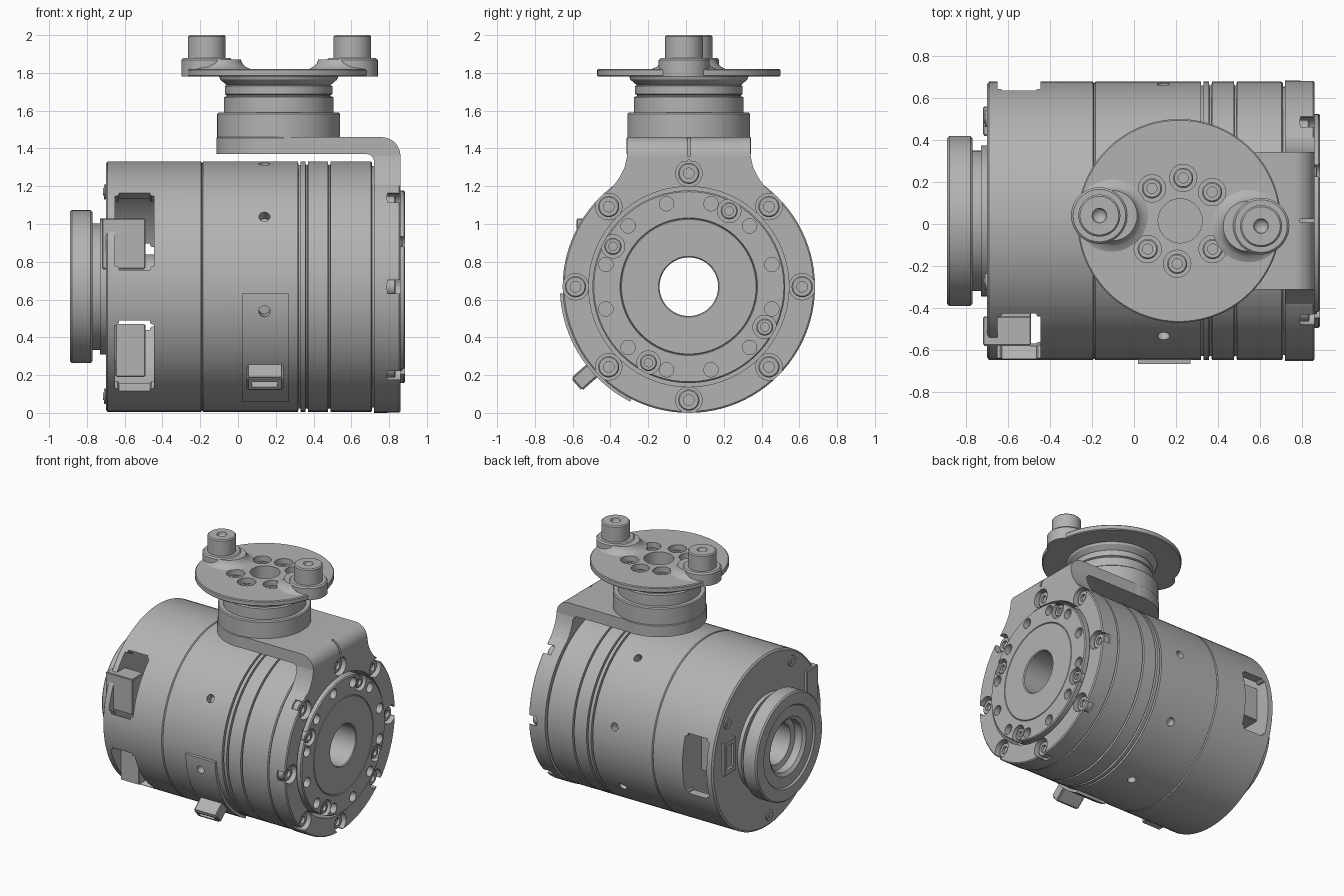
import bpy, bmesh
from math import sin, cos, radians, pi
from mathutils import Matrix, Vector

CY, CZ = 0.015, 0.668          # drum axis
TX = 0.215                     # tower axis
BORE = 0.155

if "Cube" in bpy.data.objects:
    bpy.data.objects.remove(bpy.data.objects["Cube"])

metal = bpy.data.materials.new("grey_metal")
metal.use_nodes = True
metal.diffuse_color = (0.45, 0.45, 0.45, 1)
metal.node_tree.nodes["Principled BSDF"].inputs["Base Color"].default_value = (0.45, 0.45, 0.45, 1)


def finish(name, bm, matrix=Matrix()):
    bmesh.ops.remove_doubles(bm, verts=bm.verts, dist=1e-5)
    bmesh.ops.recalc_face_normals(bm, faces=bm.faces)
    bm.transform(matrix)
    mesh = bpy.data.meshes.new(name)
    bm.to_mesh(mesh)
    bm.free()
    mesh.materials.append(metal)
    ob = bpy.data.objects.new(name, mesh)
    bpy.context.collection.objects.link(ob)
    return ob


def lathe(name, profile, axis="X", at=(0, CY, CZ), seg=96):
    """Revolve a closed (height, radius) loop around an axis."""
    bm = bmesh.new()
    rings = [[bm.verts.new((r * cos(2 * pi * i / seg), r * sin(2 * pi * i / seg), h))
              for i in range(seg)] for h, r in profile]
    for j in range(len(rings)):
        a, b = rings[j - 1], rings[j]
        if profile[j - 1][1] + profile[j][1] < 1e-6:
            continue
        for i in range(seg):
            k = (i + 1) % seg
            bm.faces.new((a[i], a[k], b[k], b[i]))
    turn = Matrix.Rotation(pi / 2, 4, "Y") if axis == "X" else Matrix()
    return finish(name, bm, Matrix.Translation(at) @ turn)


def cyl(name, lo, hi, r, axis="X", at=(0, CY, CZ), seg=32):
    return lathe(name, [(lo, 0), (lo, r), (hi, r), (hi, 0)], axis, at, seg)


def prism(name, pts, axis, lo, hi):
    """Extrude an outline: (y, z) along X, or (x, z) along Y."""
    put = (lambda p, h: (h, p[0], p[1])) if axis == "X" else (lambda p, h: (p[0], h, p[1]))
    bm = bmesh.new()
    a = [bm.verts.new(put(p, lo)) for p in pts]
    b = [bm.verts.new(put(p, hi)) for p in pts]
    bm.faces.new(a)
    bm.faces.new(b)
    for i in range(len(pts)):
        bm.faces.new((a[i - 1], a[i], b[i], b[i - 1]))
    return finish(name, bm)


def box(name, x, y, z, bevel=0.0, matrix=Matrix()):
    bm = bmesh.new()
    bmesh.ops.create_cube(bm, size=1)
    for v in bm.verts:
        v.co = Vector([(r[0] + r[1]) / 2 + c * (r[1] - r[0]) for c, r in zip(v.co, (x, y, z))])
    if bevel:
        bmesh.ops.bevel(bm, geom=bm.edges[:], offset=bevel, segments=3, affect="EDGES")
    return finish(name, bm, matrix)


def around(deg):
    return Matrix.Translation((0, CY, CZ)) @ Matrix.Rotation(radians(deg), 4, "X")


def radial_box(name, x, deg, r, width, bevel=0.0):
    return box(name, x, r, (-width / 2, width / 2), bevel, around(deg))


def polar(deg, r):
    return (0, CY + r * cos(radians(deg)), CZ + r * sin(radians(deg)))


def cut(ob, cutters, keep=False):
    for c in cutters:
        c.hide_render = True
        m = ob.modifiers.new("cut", "BOOLEAN")
        m.operation, m.solver, m.object = "DIFFERENCE", "EXACT", c
        bpy.context.view_layer.objects.active = ob
        bpy.ops.object.modifier_apply(modifier=m.name)
    if not keep:
        for c in cutters:
            bpy.data.objects.remove(c)


def screw(name, base, top, r, axis, at):
    s = r * 0.5
    return lathe(name, [(base, 0), (base, r), (top - .006, r), (top, r - .006), (top, s),
                        (top - .02, s), (top - .02, 0)], axis, at, 24)


# Rear housing with windows and a hollow inside
rear = lathe("rear_housing", [(-.70, BORE), (-.70, .65), (-.69, .663), (-.196, .663), (-.19, .655),
                              (-.19, BORE), (-.44, BORE), (-.44, .6), (-.65, .6), (-.65, BORE)])
cut(rear, [radial_box("window_cutter", (-.65, -.445), d, (.5, .8), .46, .02) for d in (0, 152, 216)])
lathe("bore_tube", [(-.7, BORE), (-.7, .17), (-.4, .17), (-.4, BORE)])
box("upper_connector", (-.72, -.49), (-.58, -.44), (.76, 1.03), .006)
box("lower_connector", (-.65, -.49), (-.50, -.38), (.19, .47), .006)
back_plug = box("back_connector", (-.72, -.52), (.42, .56), (.60, .86), .006)
cut(back_plug, [box("plug_cutter", (-.8, -.69), (.45, .53), (.64, .82))])
for d in (33, 120, 268):
    screw("rear_screw", -.71, -.695, .04, "X", polar(d, .58))

# Rear flange
lathe("rear_flange", [(-.66, BORE), (-.66, .36), (-.73, .36), (-.73, .335), (-.77, .335), (-.77, .395),
                      (-.78, .405), (-.88, .405), (-.89, .395), (-.89, .31), (-.878, .30),
                      (-.878, .22), (-.86, .195), (-.80, .195), (-.79, BORE)])

# Middle drum with grooves
outline = [(-.19, BORE), (-.19, .655), (-.184, .663)]
for x in (.325, .364, .483):
    outline += [(x - .007, .663), (x - .005, .645), (x + .005, .645), (x + .007, .663)]
drum = lathe("middle_drum", outline + [(.703, .663), (.71, .655), (.71, .64), (.725, .64), (.725, BORE)])

# Curved cover plate and pull loop
arc = [(r, d) for r, ds in ((.683, range(183, 244, 3)), (.655, range(243, 182, -3))) for d in ds]
cover = prism("cover_plate", [polar(d, r)[1:] for r, d in arc], "X", .02, .27)
for i in range(8):
    hole = cyl("hole_cutter", .6, .75, .03, "Z", (0, 0, 0), 16)
    hole.data.transform(around(191 + 45 * i) @ Matrix.Translation((.14, 0, 0)) @ Matrix.Rotation(-pi / 2, 4, "X"))
    if i == 0:
        cut(cover, [hole], keep=True)
    cut(drum, [hole])
loop = radial_box("pull_loop", (.045, .24), 221, (.64, .79), .09, .01)
cut(loop, [radial_box("loop_cutter", (.075, .21), 221, (.70, .9), .035)])

# Bracket: ring, flared shoulder, bend and round shelf
ring = lathe("bracket_ring", [(.72, .53), (.72, .668), (.853, .668), (.86, .66), (.86, .53)])
side = [(.44, 1.16), (.40, 1.20), (.365, 1.25), (.34, 1.30), (.327, 1.36)]
shoulder = prism("bracket_shoulder", [(CY + y, z) for y, z in side] + [(CY - y, z) for y, z in side[::-1]]
                 + [(CY - .3, 1.2), (CY + .3, 1.2)], "X", .72, .86)
cutters = []
for i in range(8):
    cutters.append(cyl("counterbore_cutter", .79, .95, .07, "X", polar(45 * i, .6)))
    if i != 2:
        cutters.append(radial_box("notch_cutter", (.792, .95), 45 * i, (.6, .75), .07))
    screw("bracket_screw", .78, .835, .056, "X", polar(45 * i, .6))
cut(shoulder, [cutters[4]], keep=True)
cut(ring, cutters)
bend = [(.76 + .1 * sin(radians(a)), 1.36 + .1 * cos(radians(a))) for a in range(0, 91, 10)]
inner = [(.68 + .04 * cos(radians(a)), 1.33 + .04 * sin(radians(a))) for a in range(0, 91, 15)]
arm = prism("bracket_arm", [(TX, 1.46)] + bend + [(.86, 1.33)] + inner + [(TX, 1.37)],
            "Y", CY - .327, CY + .327)
cut(arm, [box("slit_cutter", (.79, .9), (CY - .008, CY + .008), (1.3, 1.5))])
lathe("bracket_shelf", [(1.37, 0), (1.37, .33), (1.455, .33), (1.46, .325), (1.46, 0)], "Z", (TX, CY, 0))

# Output hub with bolt holes
hub = lathe("output_hub", [(.65, BORE), (.65, .51), (.878, .51), (.885, .503), (.885, .364), (.879, .36),
                           (.885, .356), (.885, BORE + .006), (.879, BORE)])
cut(hub, [cyl("hole_cutter", .84, .95, .038, "X", polar(15 + 30 * i, .455), 24) for i in range(12)])
for i in range(4):
    spot = polar(62 + 90 * i, .455)
    cut(hub, [cyl("counterbore_cutter", .83, .95, .062, "X", spot)])
    screw("hub_screw", .82, .872, .045, "X", spot)

# Tower and top plate
tower = lathe("tower_plate", [(1.455, 0), (1.455, .325), (1.583, .325), (1.59, .318), (1.59, .29), (1.672, .29),
                              (1.677, .275), (1.683, .275), (1.688, .285), (1.73, .285), (1.735, .275),
                              (1.765, .31), (1.78, .315), (1.78, .479), (1.786, .485), (1.814, .485),
                              (1.82, .479), (1.82, 0)], "Z", (TX, CY, 0))
cut(tower, [cyl("centre_cutter", 1.62, 1.95, .105, "Z", (TX + .005, CY, 0), 48)])
for d in (86, 42, -41, -94, -139, 131):
    spot = (TX + .005 + .205 * cos(radians(d)), CY + .205 * sin(radians(d)), 0)
    cut(tower, [cyl("hole_cutter", 1.74, 1.95, .065, "Z", spot)])
    screw("plate_screw", 1.73, 1.79, .048, "Z", spot)

# Two posts with flared feet
for x, y, inward in ((-.165, .04, .06), (.605, -.01, -.06)):
    lathe("post", [(1.78, 0), (1.78, .135), (1.868, .135), (1.878, .125), (1.878, .10), (1.992, .10),
                   (2, .092), (2, .035), (1.98, .03), (1.95, 0)], "Z", (x, y, 0), 48)
    lathe("post_foot", [(1.80, 0), (1.80, .172), (1.82, .172), (1.832, .145), (1.85, .128), (1.87, .12),
                        (1.87, 0)], "Z", (x + inward, y, 0), 48)

# Smooth round surfaces, keep hard edges
bpy.ops.object.select_all(action="DESELECT")
for ob in bpy.context.scene.objects:
    if ob.type == "MESH" and metal.name in ob.data.materials:
        ob.select_set(True)
        bpy.context.view_layer.objects.active = ob
bpy.ops.object.shade_smooth_by_angle(angle=radians(30))
